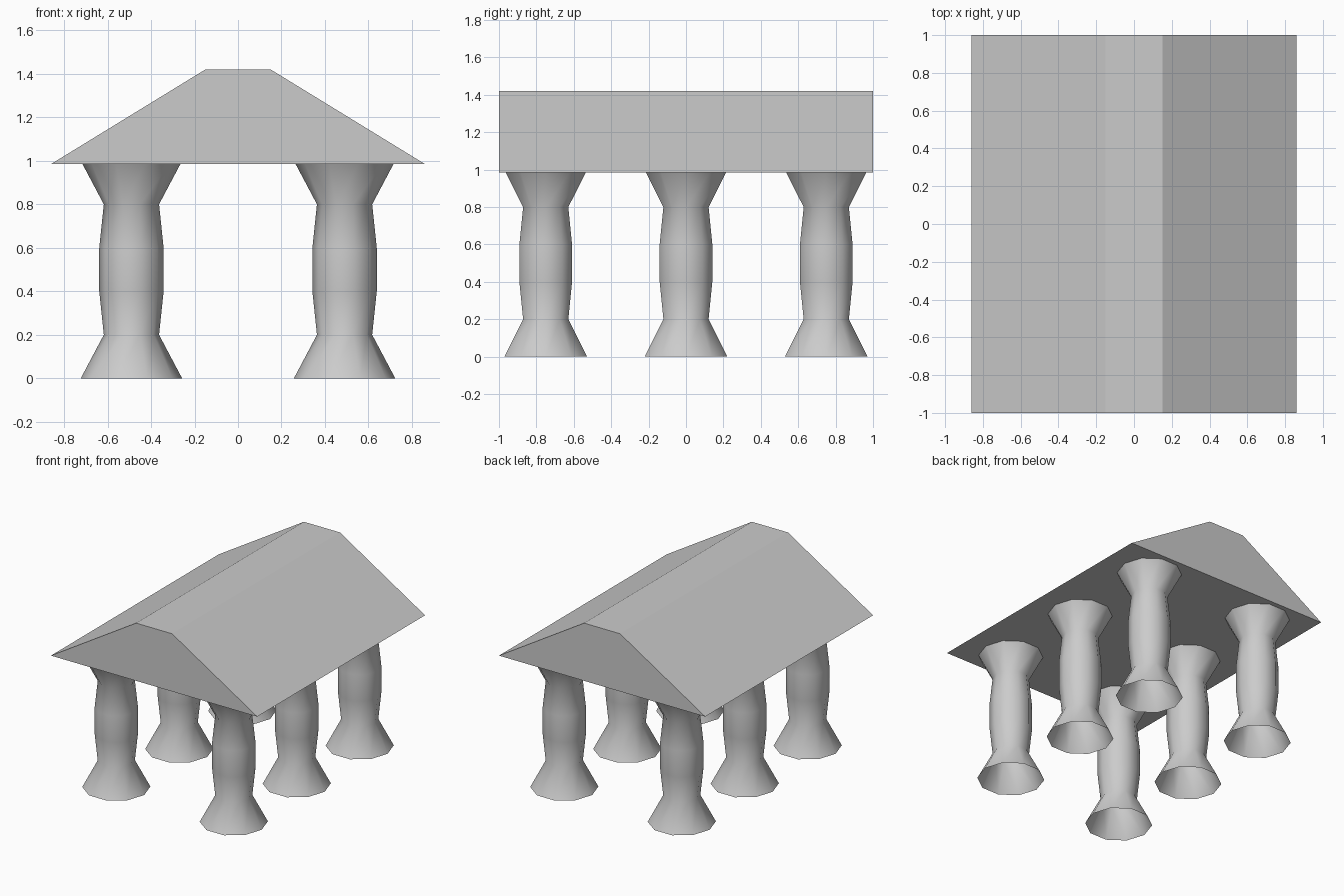
import bpy
import bmesh
from math import cos, sin, tau

cube = bpy.data.objects.get("Cube")
if cube:
    bpy.data.objects.remove(cube, do_unlink=True)

# Single stone colour
stone = bpy.data.materials.new("light grey stone")
stone.use_nodes = True
GREY = (0.6, 0.6, 0.6, 1)
stone.diffuse_color = GREY
stone.node_tree.nodes["Principled BSDF"].inputs["Base Color"].default_value = GREY


def finish(bm, name, smooth):
    mesh = bpy.data.meshes.new(name)
    bmesh.ops.recalc_face_normals(bm, faces=bm.faces)
    for face in bm.faces:
        face.smooth = smooth
    bm.to_mesh(mesh)
    bm.free()
    mesh.materials.append(stone)
    obj = bpy.data.objects.new(name, mesh)
    bpy.context.collection.objects.link(obj)
    return obj


# Roof: flat-topped gable profile extruded from front to back
bm = bmesh.new()
profile = [(-0.86, 0.985), (0.86, 0.985), (0.15, 1.42), (-0.15, 1.42)]
front = bm.faces.new([bm.verts.new((x, -1, z)) for x, z in profile])
back = bmesh.ops.extrude_face_region(bm, geom=[front], use_keep_orig=True)["geom"]
bmesh.ops.translate(bm, vec=(0, 2, 0),
                    verts=[v for v in back if isinstance(v, bmesh.types.BMVert)])
finish(bm, "roof", False)

# Column: open ten-sided tube, flared at both ends
SIDES = 10
half = [(0.0, 0.233), (0.2, 0.127), (0.4, 0.148)]
outline = half + [(1 - z, r) for z, r in reversed(half)]
bm = bmesh.new()
rings = [[bm.verts.new((r * cos(tau * i / SIDES), r * sin(tau * i / SIDES), z))
          for i in range(SIDES)] for z, r in outline]
for low, high in zip(rings, rings[1:]):
    for i in range(SIDES):
        j = (i + 1) % SIDES
        bm.faces.new((low[i], low[j], high[j], high[i]))
column = finish(bm, "column", True)

# Two rows of three columns sharing one mesh
places = [(side, x, row, y)
          for side, x in (("left", 0.49), ("right", -0.49))
          for row, y in (("front", -0.75), ("middle", 0), ("back", 0.75))]
for n, (side, x, row, y) in enumerate(places):
    obj = column if n == 0 else column.copy()
    if n:
        bpy.context.collection.objects.link(obj)
    obj.name = f"{row}_{side}_column"
    obj.location = (x, y, 0)
